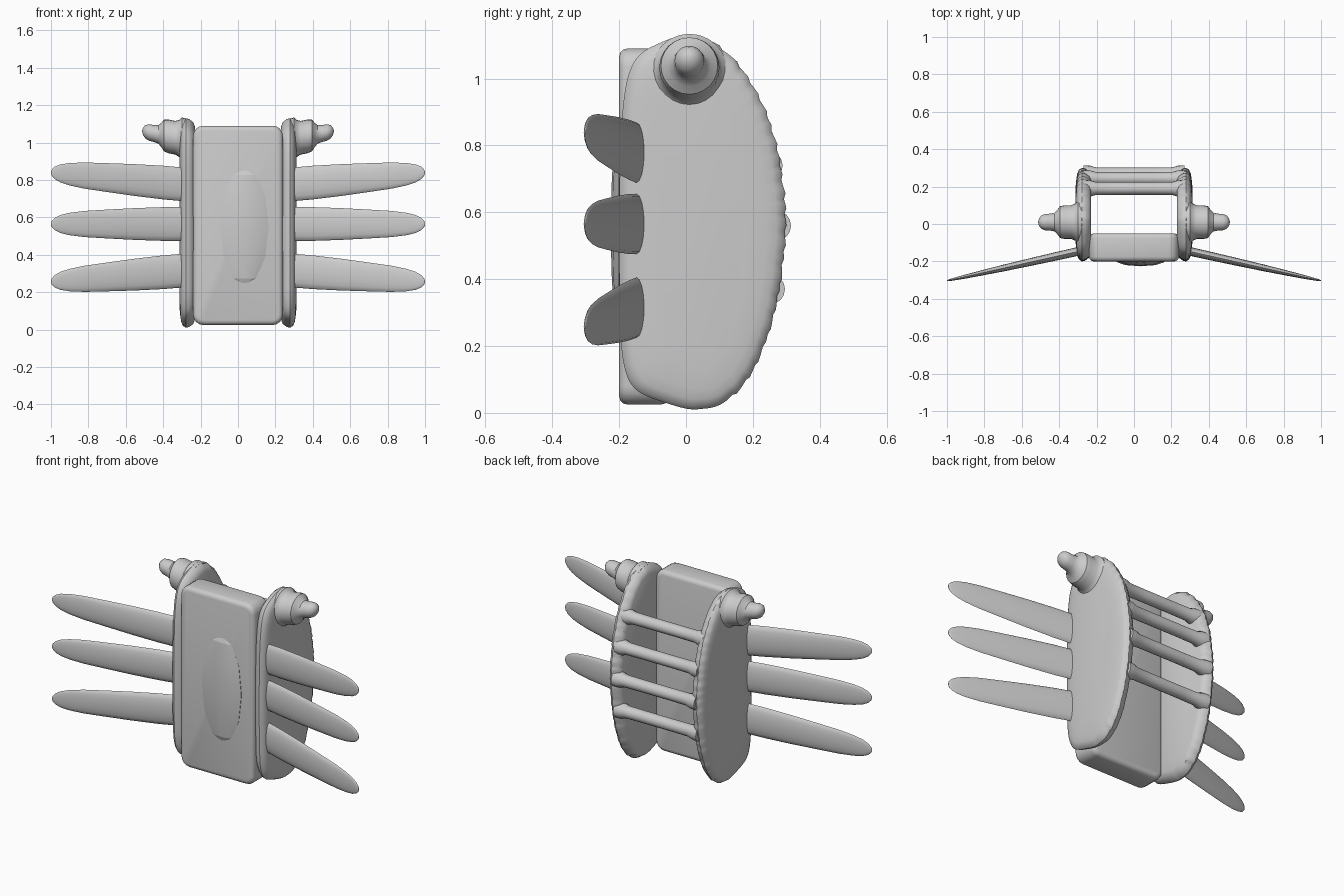
import bpy, bmesh, math
from mathutils import Vector, Matrix

if "Cube" in bpy.data.objects:
    bpy.data.objects.remove(bpy.data.objects["Cube"])


def finish(bm, name, angle=35, mirror=False):
    bmesh.ops.recalc_face_normals(bm, faces=bm.faces)
    me = bpy.data.meshes.new(name)
    bm.to_mesh(me)
    bm.free()
    ob = bpy.data.objects.new(name, me)
    bpy.context.collection.objects.link(ob)
    bpy.ops.object.select_all(action='DESELECT')
    ob.select_set(True)
    bpy.context.view_layer.objects.active = ob
    bpy.ops.object.shade_smooth_by_angle(angle=math.radians(angle))
    if mirror:
        ob.modifiers.new("mirror", 'MIRROR')
    return ob


def loft(rings, name, **kw):
    """Skin a list of closed rings and cap both ends."""
    bm = bmesh.new()
    vr = [[bm.verts.new(p) for p in r] for r in rings]
    n = len(vr[0])
    for a, b in zip(vr, vr[1:]):
        for i in range(n):
            j = (i + 1) % n
            bm.faces.new((a[i], a[j], b[j], b[i]))
    bm.faces.new(vr[0])
    bm.faces.new(vr[-1])
    return finish(bm, name, **kw)


def smooth_loop(pts, steps):
    """Closed Catmull-Rom curve through 2D points."""
    out, n = [], len(pts)
    for i in range(n):
        a, b, c, d = (Vector(pts[(i + k) % n]) for k in (-1, 0, 1, 2))
        for s in range(steps):
            t = s / steps
            out.append(0.5 * (2 * b + (c - a) * t + (2 * a - 5 * b + 4 * c - d) * t * t
                              + (3 * b - a - 3 * c + d) * t ** 3))
    return out


# side plates: rounded shell outline with a scalloped rear rim
outline = [(.03, .01), (.12, .03), (.2, .12), (.26, .27), (.29, .42), (.303, .58),
           (.293, .7), (.27, .82), (.23, .93), (.17, 1.03), (.1, 1.1), (.02, 1.13),
           (-.07, 1.11), (-.155, 1.05), (-.19, .9), (-.2, .57), (-.197, .3),
           (-.187, .15), (-.15, .07), (-.06, .03)]
loop = smooth_loop(outline, 8)
mid = Vector((.05, .565))
rings = []
for x, inset, wave in [(.23, .045, 0), (.24, .02, .5), (.262, .004, 1), (.278, 0, 1),
                       (.294, .01, 1), (.303, .03, .5), (.308, .06, 0), (.314, .12, 0)]:
    ring = []
    for p in loop:
        d = p - mid
        k = Vector((1 - inset / .25, 1 - inset / .56))
        q = mid + Vector((d.x * k.x, d.y * k.y))
        if p.x > .04:
            q -= d.normalized() * .009 * wave * ((p.y / .05) % 1)
        ring.append((x, q.x, q.y))
    rings.append(ring)
loft(rings, "side_plates", mirror=True)

# front panel: rounded slab joining the plates
bm = bmesh.new()
bmesh.ops.create_cube(bm, size=1, matrix=Matrix.Translation((0, -.125, .5575))
                      @ Matrix.Diagonal((.48, .15, 1.065, 1)))
corners = [e for e in bm.edges if abs(e.verts[0].co.y - e.verts[1].co.y) > .1]
bmesh.ops.bevel(bm, geom=corners, offset=.055, segments=4, profile=.5, affect='EDGES')
rim = [e for e in bm.edges if abs(e.verts[0].co.y - e.verts[1].co.y) < .01]
bmesh.ops.bevel(bm, geom=rim, offset=.025, segments=3, profile=.5, affect='EDGES')
finish(bm, "front_panel")

# faceted oval boss on the front panel
bm = bmesh.new()
bmesh.ops.create_uvsphere(bm, u_segments=10, v_segments=6, radius=1,
                          matrix=Matrix.Translation((.035, -.193, .55))
                          @ Matrix.Diagonal((.135, .033, .32, 1)))
finish(bm, "front_boss", angle=15)

# four rear crossbars following the curve of the plates
for i, (y, z) in enumerate([(.25, .37), (.268, .56), (.243, .74), (.19, .9)]):
    rings = []
    for x, r in [(-.27, .046), (-.235, .044), (-.205, .035), (-.1, .034), (.1, .034),
                 (.205, .035), (.235, .044), (.27, .046)]:
        rings.append([(x, y + r * math.cos(a * math.tau / 16), z + r * math.sin(a * math.tau / 16))
                      for a in range(16)])
    loft(rings, f"crossbar_{i + 1}")

# shoulder knobs: turned stub, stepped down to a ball, tilting upward
rings = []
for x, r in [(.26, .115), (.3, .115), (.313, .1), (.335, .09), (.37, .09), (.395, .085),
             (.41, .065), (.425, .05), (.45, .045), (.475, .044), (.495, .036),
             (.508, .02), (.512, .005)]:
    z = 1.015 + (x - .28) * .2
    rings.append([(x, .01 + r * math.cos(a * math.tau / 24), z + r * math.sin(a * math.tau / 24))
                  for a in range(24)])
loft(rings, "shoulder_knobs", mirror=True)

# three pairs of swept blades
blade = [(.27, .09, .024), (.4, .09, .023), (.55, .085, .021), (.7, .077, .018), (.82, .07, .014),
         (.9, .06, .011), (.95, .048, .008), (.98, .033, .006), (.995, .017, .004), (1, .004, .002)]
for name, z0, z1 in [("upper", .775, .84), ("middle", .565, .565), ("lower", .318, .257)]:
    rings = []
    for x, h, t in blade:
        f = (x - .27) / .73
        y, z = -.14 - .163 * f, z0 + (z1 - z0) * f
        rings.append([(x, y + t * math.cos(a * math.tau / 16), z + h * math.sin(a * math.tau / 16))
                      for a in range(16)])
    loft(rings, f"{name}_blades", mirror=True)
